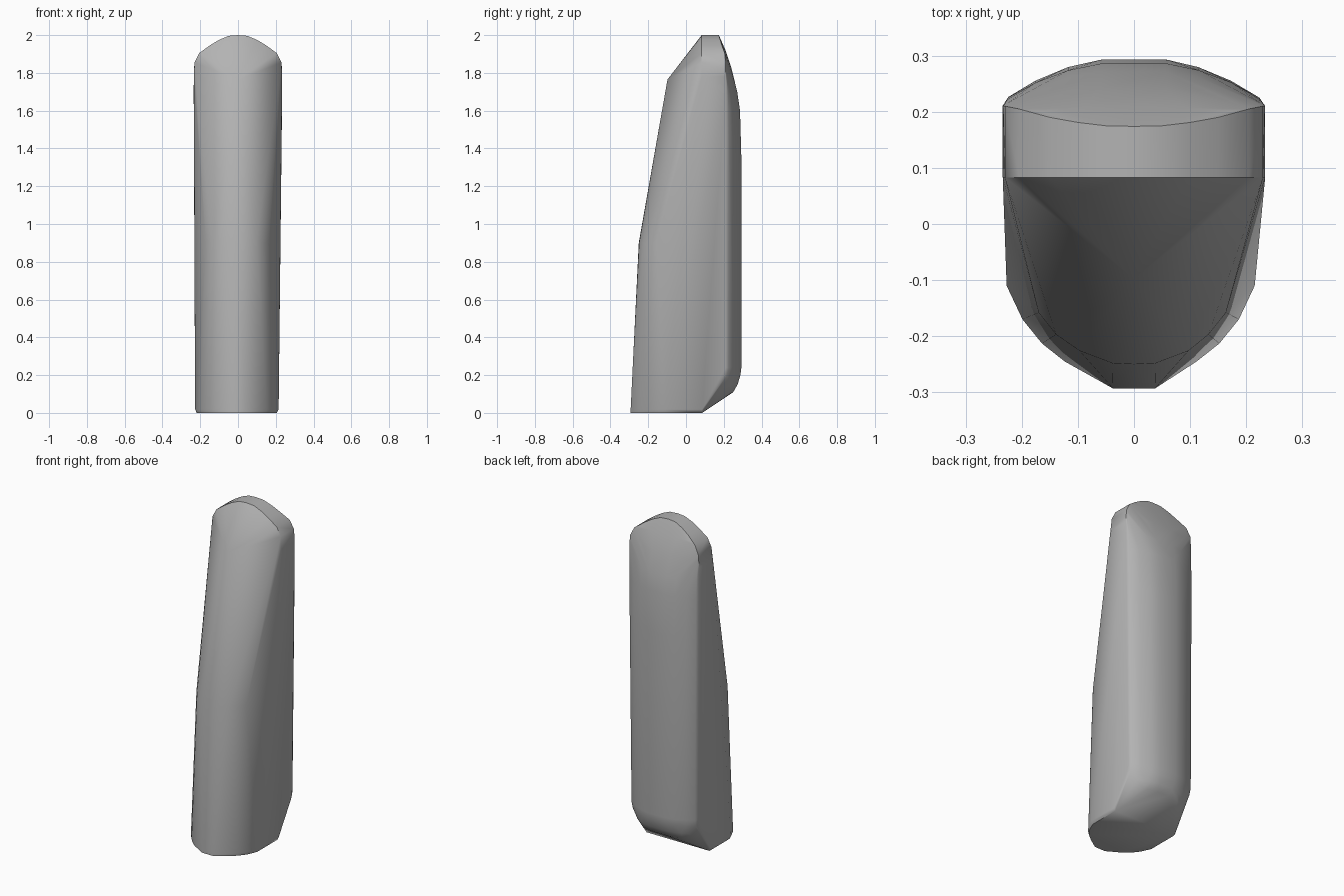
import bpy
import bmesh
import math

cube = bpy.data.objects.get("Cube")
if cube:
    bpy.data.objects.remove(cube, do_unlink=True)

grey = bpy.data.materials.new("plain grey")
grey.use_nodes = True
colour = (0.45, 0.45, 0.45, 1)
grey.diffuse_color = colour
grey.node_tree.nodes["Principled BSDF"].inputs["Base Color"].default_value = colour

bm = bmesh.new()


def add(x, y, z):
    """Add a mirrored pair of points; the body narrows a little downwards."""
    low = max(0, 1 - z / 1.8)
    for side in ((-1, 1) if x else (1,)):
        bm.verts.new((side * x * (1 - 0.06 * low) - 0.006 * low * (x > 0.1), y, z))


def back_arch(z, half, edge_y, centre_y):
    """Rounded back section from side corner to centre."""
    for t, rise in ((1, 0), (0.96, 0.2), (0.75, 0.55), (0.5, 0.84), (0.25, 1), (0, 1)):
        add(half * t, edge_y + (centre_y - edge_y) * rise, z)


# Foot: rounded front, straight back edge, thin chamfer underneath
for z, inset in ((0, 0.96), (0.018, 1)):
    for x, y in ((0.04, -0.293), (0.125, -0.245), (0.168, -0.213),
                 (0.205, -0.17), (0.235, -0.11), (0.235, 0.085)):
        add(x * inset, y, z)

# Front: rounded middle section, then a single peak under the top
for x, y in ((0, -0.25), (0.04, -0.248), (0.1, -0.226), (0.14, -0.197), (0.172, -0.158)):
    add(x, y, 0.9)
add(0, -0.098, 1.765)

# Top band: front rim and back rim
for x, z, y in ((0.234, 1.78, 0.21), (0.23, 1.855, 0.21), (0.205, 1.905, 0.205),
                (0.15, 1.945, 0.19), (0.1, 1.975, 0.181),
                (0.05, 1.996, 0.175), (0, 2, 0.174)):
    add(x, 0.083, z)
    add(x, y, z)

# Back: undercut at the bottom, straight wall, domed at the top
back_arch(0.11, 0.15, 0.225, 0.25)
back_arch(0.15, 0.19, 0.22, 0.273)
back_arch(0.2, 0.233, 0.2, 0.288)
back_arch(0.24, 0.235, 0.21, 0.293)
back_arch(1.35, 0.235, 0.21, 0.293)
back_arch(1.6, 0.235, 0.21, 0.286)
back_arch(1.7, 0.235, 0.21, 0.271)
back_arch(1.82, 0.233, 0.21, 0.242)
back_arch(1.92, 0.18, 0.199, 0.209)

# Wrap the sections in one convex skin
hull = bmesh.ops.convex_hull(bm, input=bm.verts)
loose = {v for v in hull["geom_interior"] + hull["geom_unused"]
         if isinstance(v, bmesh.types.BMVert) and not v.link_faces}
bmesh.ops.delete(bm, geom=list(loose), context="VERTS")
bmesh.ops.dissolve_limit(bm, angle_limit=math.radians(0.5), verts=bm.verts, edges=bm.edges)
bmesh.ops.recalc_face_normals(bm, faces=bm.faces)

mesh = bpy.data.meshes.new("body")
bm.to_mesh(mesh)
bm.free()
mesh.materials.append(grey)
body = bpy.data.objects.new("body", mesh)
bpy.context.collection.objects.link(body)

# Smooth skin with crisp rims
bpy.context.view_layer.objects.active = body
body.select_set(True)
bpy.ops.object.shade_smooth_by_angle(angle=math.radians(40))
